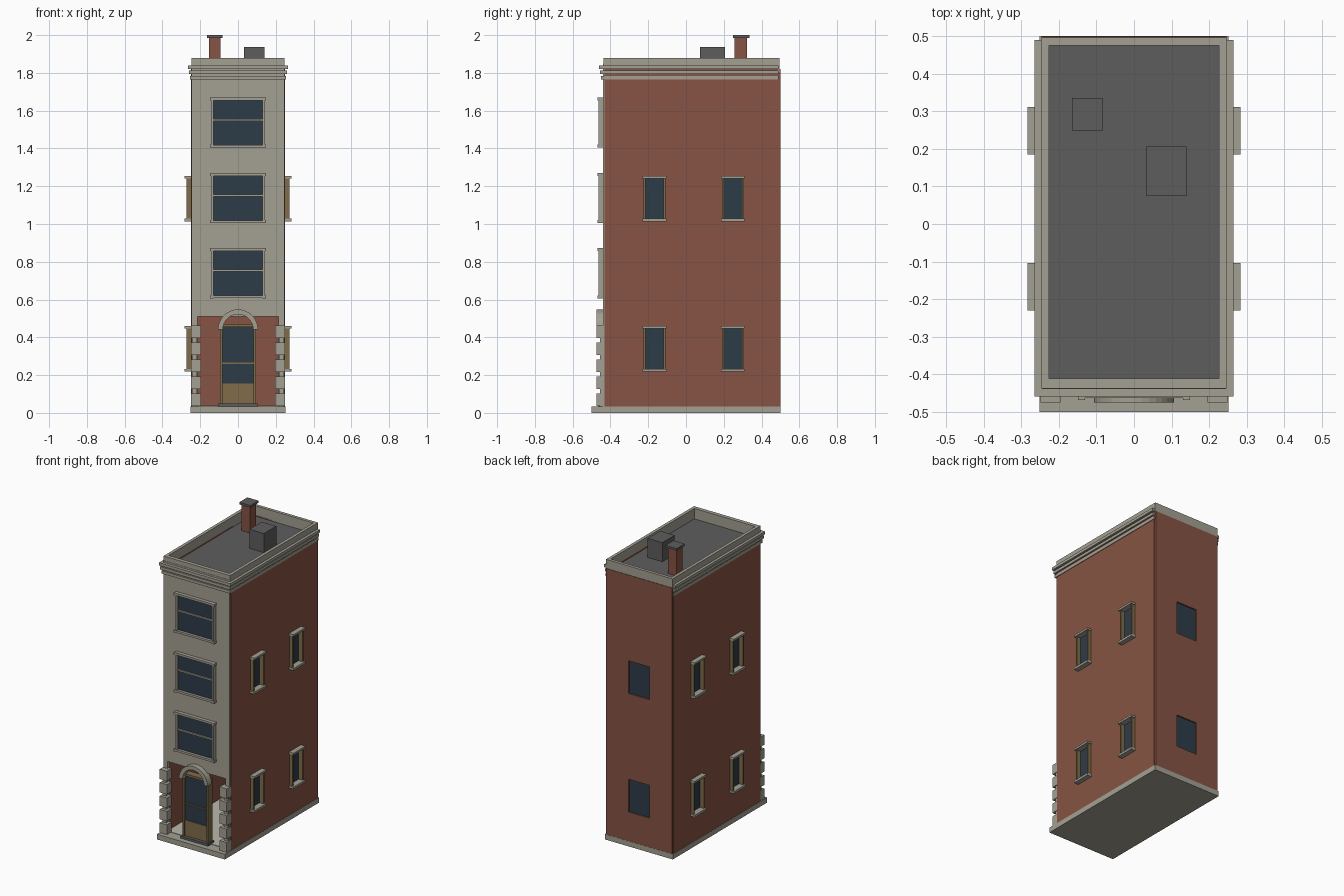
import bpy, bmesh, math
from mathutils import Vector

cube = bpy.data.objects.get("Cube")
if cube:
    bpy.data.objects.remove(cube, do_unlink=True)


def material(name, rgb):
    m = bpy.data.materials.new(name)
    m.use_nodes = True
    m.diffuse_color = (*rgb, 1)
    bsdf = next(n for n in m.node_tree.nodes if n.type == 'BSDF_PRINCIPLED')
    bsdf.inputs["Base Color"].default_value = (*rgb, 1)
    return m


STONE = material("warm grey stone", (0.37, 0.35, 0.29))
BRICK = material("red brick", (0.24, 0.088, 0.056))
WOOD = material("tan wood", (0.22, 0.15, 0.068))
GLASS = material("dark blue glass", (0.027, 0.045, 0.064))
ROOF = material("roof grey", (0.11, 0.11, 0.11))
FLOOR = material("pale floor", (0.5, 0.48, 0.42))


def finish(name, bm, mat):
    bmesh.ops.recalc_face_normals(bm, faces=bm.faces)
    mesh = bpy.data.meshes.new(name)
    bm.to_mesh(mesh)
    bm.free()
    mesh.materials.append(mat)
    obj = bpy.data.objects.new(name, mesh)
    bpy.context.collection.objects.link(obj)
    return obj


def box(name, x, y, z, mat):
    """Box given by its (low, high) range on each axis."""
    bm = bmesh.new()
    bmesh.ops.create_cube(bm, size=1)
    for v in bm.verts:
        v.co = Vector(r[0] if c < 0 else r[1] for r, c in zip((x, y, z), v.co))
    return finish(name, bm, mat)


def cut(target, holes):
    """Cut box-shaped holes out of a wall."""
    for x, y, z in holes:
        cutter = box("cutter", x, y, z, BRICK)
        cutter.hide_render = True
        mod = target.modifiers.new("hole", 'BOOLEAN')
        mod.operation = 'DIFFERENCE'
        mod.solver = 'EXACT'
        mod.object = cutter
        bpy.context.view_layer.update()
        graph = bpy.context.evaluated_depsgraph_get()
        mesh = bpy.data.meshes.new_from_object(target.evaluated_get(graph))
        target.modifiers.clear()
        target.data = mesh
        bpy.data.objects.remove(cutter, do_unlink=True)


def mirrored(side, lo, hi):
    return (lo, hi) if side > 0 else (-hi, -lo)


SIDES = ((1, "left"), (-1, "right"))
STOREYS = ((0.23, 0.45), (1.025, 1.245))   # side and back window heights
FRONT_SILLS = (0.607, 1.005, 1.405)
WALL_TOP = 1.82

# Base, floor and roof
box("base_slab", (-0.252, 0.252), (-0.5, 0.5), (0, 0.035), STONE)
box("interior_floor", (-0.225, 0.225), (-0.43, 0.475), (0.035, 0.038), FLOOR)
box("roof_deck", (-0.226, 0.226), (-0.412, 0.475), (1.78, 1.81), ROOF)

# Front wall with a wide ground-floor opening
front = box("front_wall", (-0.245, 0.245), (-0.44, -0.415), (0.035, 1.85), STONE)
cut(front, [((-0.215, 0.215), (-0.5, -0.3), (0, 0.51))])

# Back wall with recessed panes
back = box("back_wall", (-0.246, 0.246), (0.475, 0.499), (0.035, WALL_TOP), BRICK)
cut(back, [((-0.077, 0.077), (0.487, 0.6), z) for z in STOREYS])
for z in STOREYS:
    box("back_window_glass", (-0.077, 0.077), (0.486, 0.49), z, GLASS)

# Side walls and their framed windows
for s, label in SIDES:
    wall = box(label + "_wall", mirrored(s, 0.226, 0.25), (-0.432, 0.488),
               (0.035, WALL_TOP), BRICK)
    openings = [(y, z) for y in (-0.167, 0.248) for z in STOREYS]
    cut(wall, [(mirrored(s, 0.24, 0.3), (y - 0.056, y + 0.056), z)
               for y, z in openings])
    for y, (low, high) in openings:
        box(label + "_window_glass", mirrored(s, 0.238, 0.243),
            (y - 0.05, y + 0.05), (low, high), GLASS)
        for e in (-1, 1):
            box(label + "_window_jamb", mirrored(s, 0.238, 0.272),
                (y + e * 0.053 - 0.005, y + e * 0.053 + 0.005), (low, high), WOOD)
        for part, z in (("sill", (low - 0.012, low + 0.003)),
                        ("lintel", (high - 0.003, high + 0.01))):
            box(label + "_window_" + part, mirrored(s, 0.24, 0.283),
                (y - 0.063, y + 0.063), z, STONE)

# Cornice strips on the front and sides
for z in (1.765, 1.793, 1.82):
    out = 0.254 + (z - 1.765) * 0.2
    box("front_cornice", (-out, out), (-0.195 - out, -0.425), (z, z + 0.019), STONE)
    for s, label in SIDES:
        box(label + "_cornice", mirrored(s, 0.24, out), (-0.43, 0.49),
            (z, z + 0.019), STONE)

# Parapet around the roof
for s, label in SIDES:
    box(label + "_parapet", mirrored(s, 0.226, 0.247), (-0.437, 0.495),
        (1.805, 1.88), STONE)
box("front_parapet", (-0.246, 0.246), (-0.438, -0.412), (1.805, 1.88), STONE)
box("back_parapet", (-0.246, 0.246), (0.475, 0.496), (1.805, 1.88), STONE)

# Front windows
for z in FRONT_SILLS:
    box("front_window_glass", (-0.13, 0.13), (-0.446, -0.438),
        (z + 0.01, z + 0.255), GLASS)
    for part, low in (("sill", z), ("lintel", z + 0.25)):
        box("front_window_" + part, (-0.142, 0.142), (-0.464, -0.435),
            (low, low + 0.014), STONE)
        for s, _ in SIDES:
            box("front_window_corner", mirrored(s, 0.13, 0.149),
                (-0.469, -0.435), (low - 0.001, low + 0.015), STONE)
    box("front_window_rail", (-0.13, 0.13), (-0.456, -0.438),
        (z + 0.141, z + 0.151), STONE)
    for s, _ in SIDES:
        box("front_window_jamb", mirrored(s, 0.13, 0.143),
            (-0.463, -0.435), (z, z + 0.26), STONE)

# Corner blocks beside the entrance
for s, label in SIDES:
    box(label + "_corner_strip", mirrored(s, 0.216, 0.243), (-0.455, -0.43),
        (0.035, 0.46), STONE)
    for i in range(5):
        z = 0.037 + i * 0.09
        box(label + "_corner_block", mirrored(s, 0.196, 0.249), (-0.475, -0.425),
            (z, z + 0.066), STONE)

# Entrance door
box("door_threshold", (-0.103, 0.103), (-0.465, -0.4), (0.035, 0.05), ROOF)
box("door_lower_panel", (-0.085, 0.085), (-0.444, -0.41), (0.05, 0.155), WOOD)
box("door_glass", (-0.085, 0.085), (-0.438, -0.415), (0.155, 0.458), GLASS)
box("door_rail", (-0.085, 0.085), (-0.445, -0.412), (0.26, 0.268), WOOD)
box("door_head", (-0.095, 0.095), (-0.452, -0.405), (0.455, 0.47), WOOD)
for s, label in SIDES:
    box(label + "_door_jamb", mirrored(s, 0.083, 0.095), (-0.452, -0.405),
        (0.04, 0.47), WOOD)

# Arch over the door, swept from a square section
bm = bmesh.new()
section = ((0.08, -0.475), (0.106, -0.475), (0.106, -0.43), (0.08, -0.43))
steps = 16
rings = [[bm.verts.new((r * math.cos(math.pi * i / steps), y,
                        0.442 + r * math.sin(math.pi * i / steps)))
          for r, y in section] for i in range(steps + 1)]
for a, b in zip(rings, rings[1:]):
    for k in range(4):
        n = (k + 1) % 4
        bm.faces.new((a[k], a[n], b[n], b[k]))
bm.faces.new(rings[0])
bm.faces.new(rings[-1])
finish("door_arch", bm, STONE)

# Chimney and roof vent
box("chimney", (-0.154, -0.092), (0.258, 0.322), (1.8, 1.988), BRICK)
box("chimney_cap", (-0.165, -0.082), (0.249, 0.335), (1.986, 2.0), ROOF)
box("roof_vent", (0.032, 0.14), (0.075, 0.206), (1.8, 1.938), ROOF)
